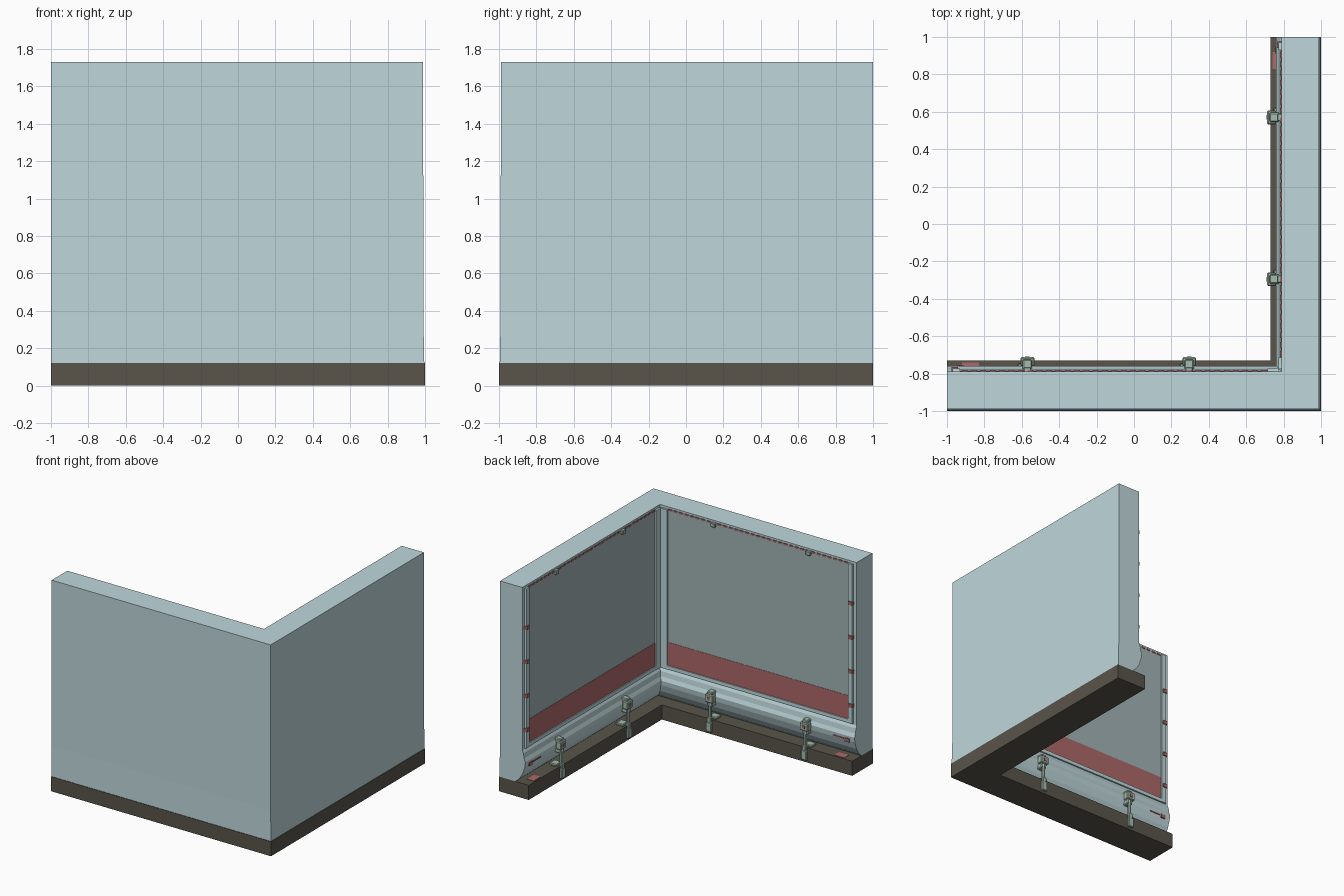
import bpy, bmesh, math
from mathutils import Matrix

if "Cube" in bpy.data.objects:
    bpy.data.objects.remove(bpy.data.objects["Cube"])


def material(name, rgb):
    m = bpy.data.materials.new(name)
    m.diffuse_color = (*rgb, 1)
    m.use_nodes = True
    m.node_tree.nodes["Principled BSDF"].inputs["Base Color"].default_value = m.diffuse_color
    return m


TEAL = material("pale_teal", (0.52, 0.68, 0.71))
GREY = material("panel_grey", (0.36, 0.45, 0.46))
BROWN = material("dark_brown", (0.10, 0.09, 0.07))
RED = material("dull_red", (0.42, 0.14, 0.14))
GREEN = material("clamp_green", (0.38, 0.50, 0.42))


def finish(name, bm, mat, bevel=0):
    bmesh.ops.recalc_face_normals(bm, faces=bm.faces)
    me = bpy.data.meshes.new(name)
    bm.to_mesh(me)
    bm.free()
    me.materials.append(mat)
    ob = bpy.data.objects.new(name, me)
    bpy.context.collection.objects.link(ob)
    if bevel:
        mod = ob.modifiers.new("bevel", 'BEVEL')
        mod.width = bevel
        mod.segments = 1
    return ob


def sweep(name, profile, mat):
    """Sweep a (depth, z) profile along both wings with a mitred corner."""
    bm = bmesh.new()
    rings = [[bm.verts.new(p(d, z)) for d, z in profile] for p in (
        lambda d, z: (-1, -1 + d, z),
        lambda d, z: (1 - d, -1 + d, z),
        lambda d, z: (1 - d, 1, z))]
    n = len(profile)
    for a, b in zip(rings, rings[1:]):
        for i in range(n):
            j = (i + 1) % n
            bm.faces.new((a[i], a[j], b[j], b[i]))
    bm.faces.new(rings[0])
    bm.faces.new(rings[2])
    return finish(name, bm, mat)


# x along wing, depth from outer face, z -> world, for the front and right wings
WINGS = {
    "front": Matrix(((1, 0, 0, 0), (0, 1, 0, -1), (0, 0, 1, 0), (0, 0, 0, 1))),
    "right": Matrix(((0, -1, 0, 1), (-1, 0, 0, 0), (0, 0, 1, 0), (0, 0, 0, 1))),
}


def boxes(name, items, mat, bevel=0):
    """Boxes (x0, x1, d0, d1, z0, z1) repeated on both wings."""
    for wing, m in WINGS.items():
        bm = bmesh.new()
        for x0, x1, d0, d1, z0, z1 in items:
            t = Matrix.Translation(((x0 + x1) / 2, (d0 + d1) / 2, (z0 + z1) / 2))
            s = Matrix.Diagonal((x1 - x0, d1 - d0, z1 - z0, 1))
            bmesh.ops.create_cube(bm, size=1, matrix=m @ t @ s)
        finish(f"{wing}_{name}", bm, mat, bevel)


def rods(name, xs, d, z0, z1, r, mat):
    for wing, m in WINGS.items():
        bm = bmesh.new()
        for x in xs:
            bmesh.ops.create_cone(bm, cap_ends=True, segments=8, radius1=r, radius2=r,
                                  depth=z1 - z0,
                                  matrix=m @ Matrix.Translation((x, d, (z0 + z1) / 2)))
        finish(f"{wing}_{name}", bm, mat)


# Main masses
sweep("foundation", [(0, 0), (0.27, 0), (0.27, 0.12), (0, 0.12)], BROWN)
sweep("wall", [(0.01, 1.73), (0.009, 0.37), (0.004, 0.12), (0.15, 0.12), (0.185, 0.15),
               (0.215, 0.20), (0.235, 0.26), (0.24, 0.30), (0.228, 0.33), (0.222, 0.37),
               (0.212, 0.39), (0.212, 1.73)], TEAL)

# Inner panel, its coloured lower band and its frame
boxes("inner_panel", [(-0.93, 0.75, 0.205, 0.215, 0.43, 1.71)], GREY)
boxes("lower_band", [(-0.93, 0.74, 0.205, 0.217, 0.43, 0.62)], RED)
boxes("panel_frame", [(-0.97, -0.93, 0.205, 0.228, 0.40, 1.71),
                      (0.715, 0.775, 0.205, 0.228, 0.40, 1.71),
                      (-0.97, 0.77, 0.205, 0.225, 0.40, 0.43)], TEAL)

# Small clips along the end strip, dashes along the top edge, marks near the ends
boxes("end_clips", [(-0.975, -0.94, 0.21, 0.236, z - 0.015, z + 0.015)
                    for z in (0.55, 0.83, 1.11, 1.39)], RED)
boxes("top_dashes", [(-0.92 + 0.05 * i, -0.89 + 0.05 * i, 0.205, 0.219, 1.70, 1.715)
                     for i in range(33)], RED)
boxes("end_marks", [(-0.95, -0.91, 0.20, 0.243, 0.25, 0.28),
                    (-0.90, -0.80, 0.20, 0.241, 0.265, 0.275),
                    (-0.92, -0.83, 0.20, 0.26, 0.115, 0.123)], RED)

# Clamps tying the wall to the foundation
XS = (-0.57, 0.295)
boxes("top_clips", [(x - 0.02, x + 0.02, 0.205, 0.235, 1.68, 1.715) for x in XS], GREEN, 0.004)
boxes("clamp_heads", [b for x in XS for b in (
    (x - 0.037, x + 0.037, 0.24, 0.288, 0.26, 0.325),
    (x - 0.025, x + 0.025, 0.215, 0.275, 0.225, 0.345))], GREEN, 0.006)
boxes("clamp_feet", [b for x in XS for b in (
    (x - 0.025, x + 0.025, 0.25, 0.288, 0.02, 0.10),
    (x - 0.018, x + 0.018, 0.26, 0.285, 0.09, 0.14),
    (x - 0.05, x + 0.02, 0.19, 0.255, 0.12, 0.14))], GREEN, 0.005)
boxes("clamp_buttons", [(x - 0.012, x + 0.012, 0.28, 0.292, 0.28, 0.305) for x in XS], RED)
rods("clamp_rods", XS, 0.265, 0.08, 0.28, 0.014, GREEN)
